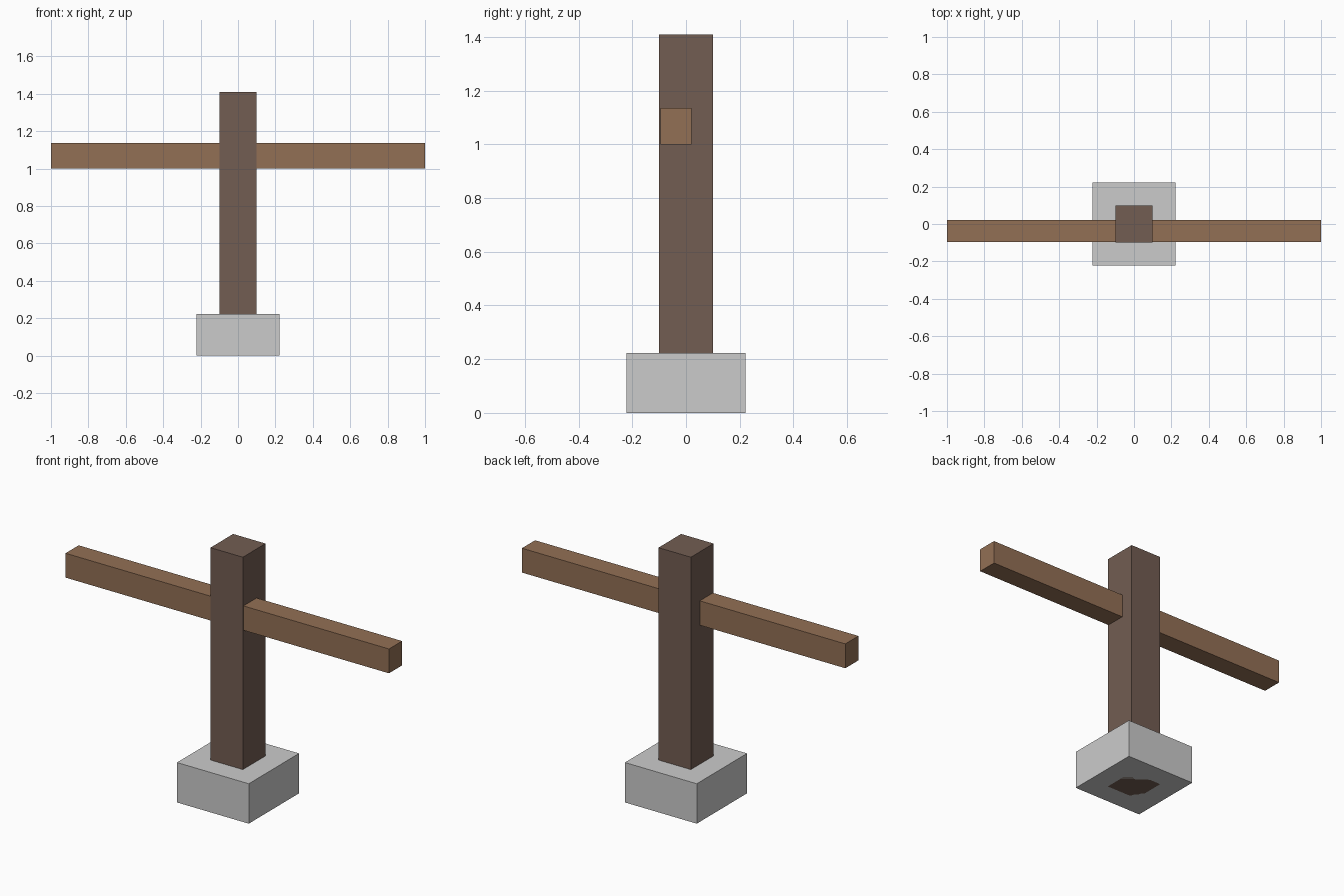
import bpy

if "Cube" in bpy.data.objects:
    bpy.data.objects.remove(bpy.data.objects["Cube"])


def box(name, lo, hi, color=None):
    """Axis-aligned box between two corners."""
    center = [(a + b) / 2 for a, b in zip(lo, hi)]
    size = [b - a for a, b in zip(lo, hi)]
    bpy.ops.mesh.primitive_cube_add(size=1, location=center)
    obj = bpy.context.object
    obj.name = name
    obj.scale = size
    bpy.ops.object.transform_apply(location=False, rotation=False, scale=True)
    if color:
        mat = bpy.data.materials.new(name + "_wood")
        mat.diffuse_color = (*color, 1)
        mat.use_nodes = True
        mat.node_tree.nodes["Principled BSDF"].inputs["Base Color"].default_value = mat.diffuse_color
        obj.data.materials.append(mat)
    return obj


# Stone footing
box("base", (-0.222, -0.222, 0), (0.222, 0.222, 0.223))

# Upright post, sunk through the footing to the ground
box("post", (-0.1, -0.1, 0), (0.1, 0.1, 1.41), (0.17, 0.11, 0.085))

# Crossbeam passing through the post, set towards the front
box("crossbeam", (-1, -0.095, 1.0), (1, 0.021, 1.136), (0.29, 0.16, 0.09))
